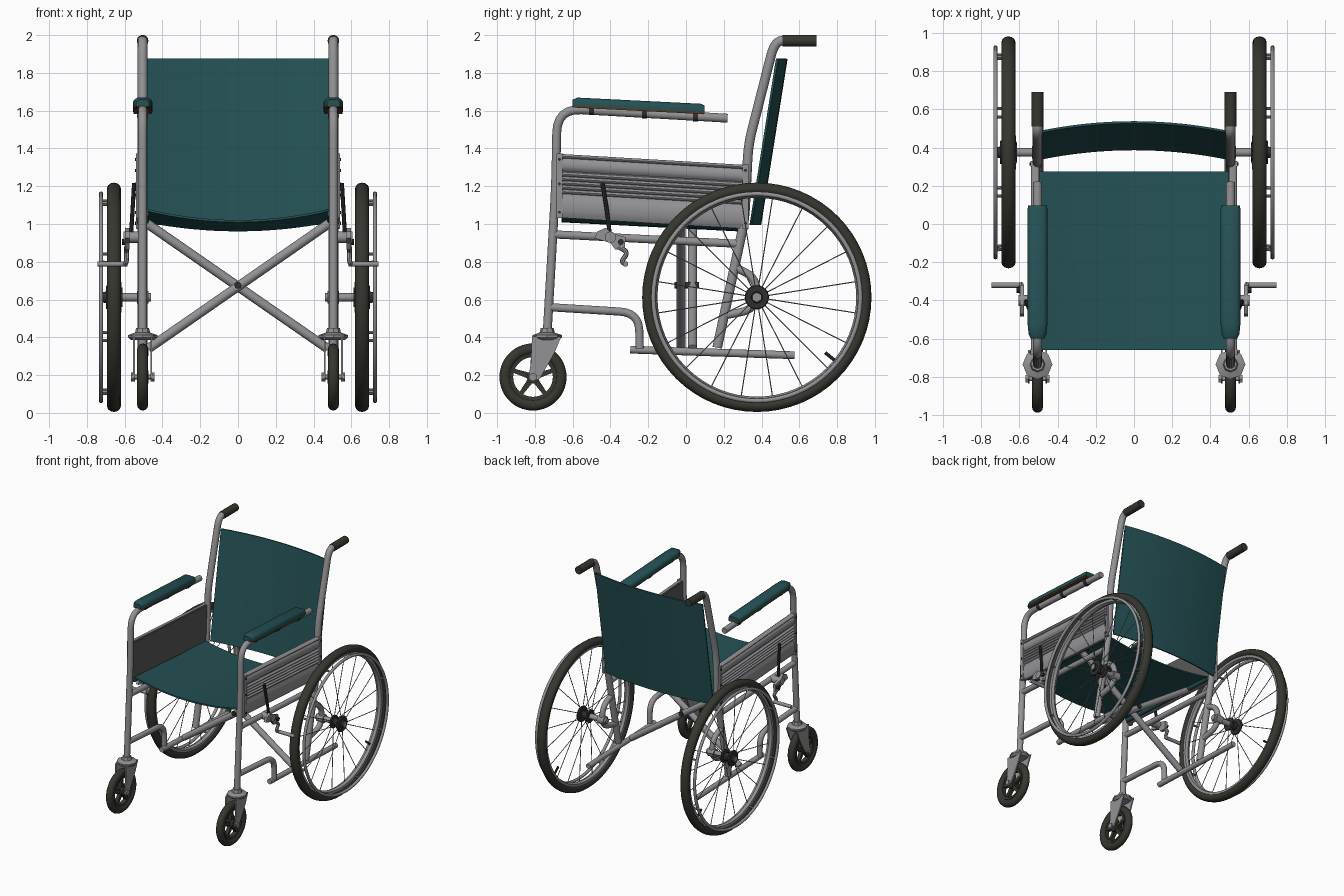
import bpy, bmesh, math
from mathutils import Vector

if "Cube" in bpy.data.objects:
    bpy.data.objects.remove(bpy.data.objects["Cube"])


def material(name, rgb):
    m = bpy.data.materials.new(name)
    m.diffuse_color = (*rgb, 1)
    m.use_nodes = True
    m.node_tree.nodes["Principled BSDF"].inputs["Base Color"].default_value = m.diffuse_color
    return m


STEEL = material("grey steel", (0.29, 0.285, 0.30))
TEAL = material("teal fabric", (0.018, 0.082, 0.09))
RUBBER = material("dark rubber", (0.038, 0.038, 0.030))
BLACK = material("black plastic", (0.028, 0.028, 0.030))
PANEL = material("dark grey panel", (0.10, 0.10, 0.10))
BROWN = material("brown board", (0.09, 0.045, 0.02))
X = 0.505  # side frame plane


def finish(bm, name, mat, mirror):
    bmesh.ops.recalc_face_normals(bm, faces=bm.faces)
    for f in bm.faces:
        f.smooth = True
    for e in bm.edges:
        e.smooth = len(e.link_faces) == 2 and e.calc_face_angle(0) < math.radians(38)
    me = bpy.data.meshes.new(name)
    bm.to_mesh(me)
    bm.free()
    me.materials.append(mat)
    ob = bpy.data.objects.new(name, me)
    bpy.context.collection.objects.link(ob)
    if mirror:
        mod = ob.modifiers.new("mirror", 'MIRROR')
        mod.use_mirror_merge = False
    return ob


def add_loft(bm, rings, loop=False):
    """Skin a row of equal closed rings; loop joins last to first, otherwise ends are capped."""
    vs = [[bm.verts.new(p) for p in r] for r in rings]
    n = len(vs[0])
    for i in range(len(vs) if loop else len(vs) - 1):
        a, b = vs[i], vs[(i + 1) % len(vs)]
        for j in range(n):
            bm.faces.new((a[j], a[(j + 1) % n], b[(j + 1) % n], b[j]))
    if not loop:
        bm.faces.new(vs[0])
        bm.faces.new(vs[-1])


def loft(name, rings, mat, loop=False, mirror=True):
    bm = bmesh.new()
    add_loft(bm, rings, loop)
    return finish(bm, name, mat, mirror)


def rounded(pts, rad):
    """Replace the inner corners of a path by small curves."""
    pts = [Vector(p) for p in pts]
    out = [pts[0]]
    for a, b, c in zip(pts, pts[1:], pts[2:]):
        p = b + (a - b).normalized() * min(rad, (a - b).length * 0.49)
        q = b + (c - b).normalized() * min(rad, (c - b).length * 0.49)
        for k in range(7):
            t = k / 6
            out.append(p * (1 - t) ** 2 + b * 2 * t * (1 - t) + q * t * t)
    return out + [pts[-1]]


def tube_rings(pts, r, n):
    pts = [Vector(p) for p in pts]
    rings, side = [], None
    for i, p in enumerate(pts):
        d = (pts[min(i + 1, len(pts) - 1)] - pts[max(i - 1, 0)]).normalized()
        ref = side or (Vector((1, 0, 0)) if abs(d.x) < 0.9 else Vector((0, 0, 1)))
        side = (ref - d * ref.dot(d)).normalized()
        up = d.cross(side)
        rings.append([p + r * (side * math.cos(2 * math.pi * k / n) + up * math.sin(2 * math.pi * k / n))
                      for k in range(n)])
    return rings


def tube(name, pts, r, mat=STEEL, bend=0.0, n=14, mirror=True):
    return loft(name, tube_rings(rounded(pts, bend) if bend else pts, r, n), mat, mirror=mirror)


def side_tube(name, yz, r, bend=0.0, x=X, mat=STEEL):
    return tube(name, [(x, y, z) for y, z in yz], r, mat, bend)


def lathe(name, prof, cy, cz, mat, n=56):
    """Spin a closed (radius, x) profile around an x-axis line."""
    rings = [[(x, cy + r * math.cos(a), cz + r * math.sin(a)) for r, x in prof]
             for a in (2 * math.pi * i / n for i in range(n))]
    return loft(name, rings, mat, loop=True)


def oval(R, x, rr, rx, n=12):
    return [(R + rr * math.cos(2 * math.pi * k / n), x + rx * math.sin(2 * math.pi * k / n)) for k in range(n)]


def plate(name, yz, x0, x1, mat=STEEL):
    return loft(name, [[(x, y, z) for y, z in yz] for x in (x0, x1)], mat)


def fabric(name, fn, nu=16, nv=4):
    bm = bmesh.new()
    g = [[bm.verts.new(fn(-1 + 2 * i / nu, j / nv)) for i in range(nu + 1)] for j in range(nv + 1)]
    for j in range(nv):
        for i in range(nu):
            bm.faces.new((g[j][i], g[j][i + 1], g[j + 1][i + 1], g[j + 1][i]))
    s = finish(bm, name, TEAL, False).modifiers.new("thickness", 'SOLIDIFY')
    s.thickness, s.offset = 0.012, 0


# Side frame tubes
side_tube("front_post_and_arm_tube", [(-0.735, 0.42), (-0.69, 1.2), (-0.682, 1.612), (0.22, 1.56)], 0.024, 0.13)
side_tube("back_post", [(0.55, 1.97), (0.47, 1.97), (0.33, 1.42), (0.31, 1.02), (0.165, 0.345)], 0.026, 0.08)
side_tube("push_grip", [(0.51, 1.97), (0.52, 1.97), (0.68, 1.97), (0.69, 1.97)], 0.031, mat=RUBBER)
side_tube("upper_rail", [(-0.70, 0.945), (0.28, 0.895)], 0.022)
side_tube("front_lower_tube", [(-0.73, 0.56), (-0.25, 0.53), (-0.245, 0.34)], 0.022, 0.10)
side_tube("lower_rail", [(-0.295, 0.335), (0.575, 0.305)], 0.021, x=0.495)
side_tube("axle_loop", [(0.25, 0.775), (0.375, 0.715), (0.375, 0.55), (0.20, 0.515)], 0.022, 0.09)
side_tube("seat_rail", [(-0.66, 1.055), (0.275, 1.0)], 0.016, x=0.488, mat=TEAL)

# Folding cross brace
for s, y in ((1, -0.027), (-1, 0.035)):
    tube("cross_brace", [(s * 0.485, y, 1.005), (-s * 0.475, y, 0.34)], 0.025, mirror=False)
tube("cross_bolt", [(0, -0.06, 0.675), (0, 0.07, 0.675)], 0.018, BLACK, mirror=False)

# Seat and backrest
fabric("seat", lambda u, v: (0.488 * u, -0.66 + 0.935 * v, 1.075 - 0.06 * v - (0.06 - 0.012 * v) * (1 - u * u)))
fabric("backrest", lambda u, v: (0.492 * u, 0.342 + 0.14 * v + 0.05 * (1 - u * u), 0.995 + 0.88 * v))

# Corrugated side panel
bands = [(0, 0.022), (0.022, 0.09)] + [(0.095 + 0.023 * i, 0.118 + 0.023 * i) for i in range(5)] + [(0.215, 0.338)]
section = [(0.503, 0)]
for a, b in bands:
    for k in range(7):
        t = k / 6
        section.append((0.522 + 0.016 * math.sin(math.pi * t) ** 0.6, -a - (b - a) * t))
section.append((0.503, -0.338))
loft("side_panel", [[(x, y, z0 + h) for x, h in section] for y, z0 in ((-0.685, 1.372), (0.325, 1.312))], STEEL)
plate("panel_lining", [(-0.68, 1.365), (0.32, 1.306), (0.32, 0.98), (-0.68, 1.04)], 0.494, 0.502, PANEL)
for y, z in ((-0.685, 1.372), (0.30, 1.314)):
    plate("panel_end_strip", [(y, z), (y + 0.03, z), (y + 0.03, z - 0.34), (y, z - 0.34)], 0.52, 0.541)
    for dz in (0.03, 0.16, 0.31):
        tube("panel_rivet", [(0.538, y + 0.015, z - dz), (0.546, y + 0.015, z - dz)], 0.008, BLACK, n=8)


# Armrest pads on boards and clips
def arm_rings(half):
    return [[(X + x * w, y, 1.628 - 0.05 * (y + 0.59) + z * h) for x, z in half]
            for y, w, h in ((-0.60, 0.66, 0.7), (-0.575, 0.9, 1), (-0.52, 1, 1), (0.08, 1, 1), (0.098, 0.93, 0.8))]


loft("armrest_pad", arm_rings([(-0.052, 0), (-0.052, 0.02), (-0.046, 0.032), (-0.032, 0.042), (0.032, 0.042),
                               (0.046, 0.032), (0.052, 0.02), (0.052, 0)]), TEAL)
loft("armrest_board", arm_rings([(-0.049, -0.012), (-0.049, 0.001), (0.049, 0.001), (0.049, -0.012)]), BROWN)
for y in (-0.5, -0.22, 0.05):
    z = 1.606 - 0.063 * (y + 0.5)
    side_tube("armrest_clip", [(y - 0.014, z), (y + 0.014, z)], 0.03, mat=BLACK)

# Large wheels
WY, WZ, WX = 0.375, 0.612, 0.657
lathe("wheel_tyre", oval(0.576, WX, 0.031, 0.037), WY, WZ, RUBBER, 64)
lathe("wheel_rim", [(0.56, 0.632), (0.56, 0.682), (0.535, 0.678), (0.526, 0.657), (0.535, 0.636)], WY, WZ, STEEL, 64)
lathe("hand_rim", oval(0.548, 0.725, 0.012, 0.012, 10), WY, WZ, STEEL, 64)
lathe("wheel_hub", [(0.001, 0.715), (0.028, 0.715), (0.03, 0.70), (0.06, 0.70), (0.064, 0.69), (0.06, 0.68),
                    (0.032, 0.675), (0.032, 0.63), (0.052, 0.625), (0.052, 0.612), (0.001, 0.612)], WY, WZ, BLACK, 24)
tube("hub_cap", [(0.70, WY, WZ), (0.72, WY, WZ)], 0.024, STEEL, n=6)
tube("axle", [(0.46, WY, WZ), (0.64, WY, WZ)], 0.022)
tube("axle_collar", [(0.475, WY, WZ), (0.535, WY, WZ)], 0.034)


def on_wheel(x, r, a):
    return (x, WY + r * math.cos(a), WZ + r * math.sin(a))


bm = bmesh.new()
for i in range(20):
    a = math.radians(18 * i + 9)
    add_loft(bm, tube_rings([on_wheel((0.618, 0.69)[i % 2], 0.05, a), on_wheel(WX, 0.53, a)], 0.003, 5))
finish(bm, "wheel_spokes", STEEL, True)
bm = bmesh.new()
for i in range(8):
    a = math.radians(45 * i + 20)
    add_loft(bm, tube_rings([on_wheel(0.66, 0.54, a), on_wheel(0.725, 0.543, a)], 0.008, 8))
finish(bm, "hand_rim_lugs", STEEL, True)
a = math.radians(-39)
tube("tyre_valve", [on_wheel(WX, 0.535, a), on_wheel(WX, 0.465, a)], 0.009, BLACK, n=8)

# Casters
CY, CZ = -0.81, 0.19
lathe("caster_tyre", oval(0.148, X, 0.030, 0.029), CY, CZ, RUBBER, 36)
lathe("caster_rim", [(0.125, X - 0.022), (0.125, X + 0.022), (0.105, X + 0.018), (0.105, X - 0.018)],
      CY, CZ, RUBBER, 36)
lathe("caster_hub", [(0.001, X - 0.03), (0.034, X - 0.03), (0.034, X + 0.03), (0.001, X + 0.03)], CY, CZ, RUBBER, 20)
for i in range(5):
    a = math.radians(90 + 72 * i)
    c, s = math.cos(a), math.sin(a)
    plate("caster_spoke", [(CY + r * c - w * s, CZ + r * s + w * c)
                           for r, w in ((0.02, -0.016), (0.11, -0.011), (0.11, 0.011), (0.02, 0.016))],
          X - 0.014, X + 0.014, RUBBER)
tube("caster_axle", [(X - 0.062, CY, CZ), (X + 0.062, CY, CZ)], 0.012)
for dx in (-0.046, 0.046):
    plate("caster_fork", [(-0.815, 0.405), (-0.66, 0.405), (-0.695, 0.32), (-0.775, 0.18), (-0.815, 0.165),
                          (-0.835, 0.185), (-0.822, 0.26)], X + dx - 0.005, X + dx + 0.005)
    tube("caster_nut", [(X + dx * 1.1, CY, CZ), (X + dx * 1.35, CY, CZ)], 0.023, n=6)
loft("caster_fork_crown", [[(X + r * math.cos(k * math.pi / 4), -0.735 + r * math.sin(k * math.pi / 4), z)
                            for k in range(8)]
                           for r, z in ((0.06, 0.385), (0.078, 0.40), (0.078, 0.412), (0.04, 0.425), (0.034, 0.45))],
     STEEL)

# Brakes
plate("brake_plate", [(-0.485, 0.925), (-0.47, 0.96), (-0.425, 0.98), (-0.39, 0.95), (-0.32, 0.93),
                      (-0.325, 0.865), (-0.375, 0.865), (-0.40, 0.90)], 0.575, 0.597)
tube("brake_clamp", [(0.505, -0.40, 0.93), (0.605, -0.40, 0.93)], 0.03)
tube("brake_bolt", [(0.59, -0.345, 0.905), (0.615, -0.345, 0.905)], 0.016, BLACK, n=8)
tube("brake_lever", [(0.565, -0.405, 0.96), (0.558, -0.42, 1.08), (0.55, -0.442, 1.215)], 0.011, BLACK, n=8)
tube("brake_arm", [(0.59, -0.36, 0.88), (0.59, -0.305, 0.85), (0.59, -0.345, 0.80), (0.60, -0.315, 0.785)],
     0.013, STEEL, 0.03, 8)
tube("brake_shoe_bar", [(0.585, -0.32, 0.788), (0.745, -0.32, 0.788)], 0.014)
